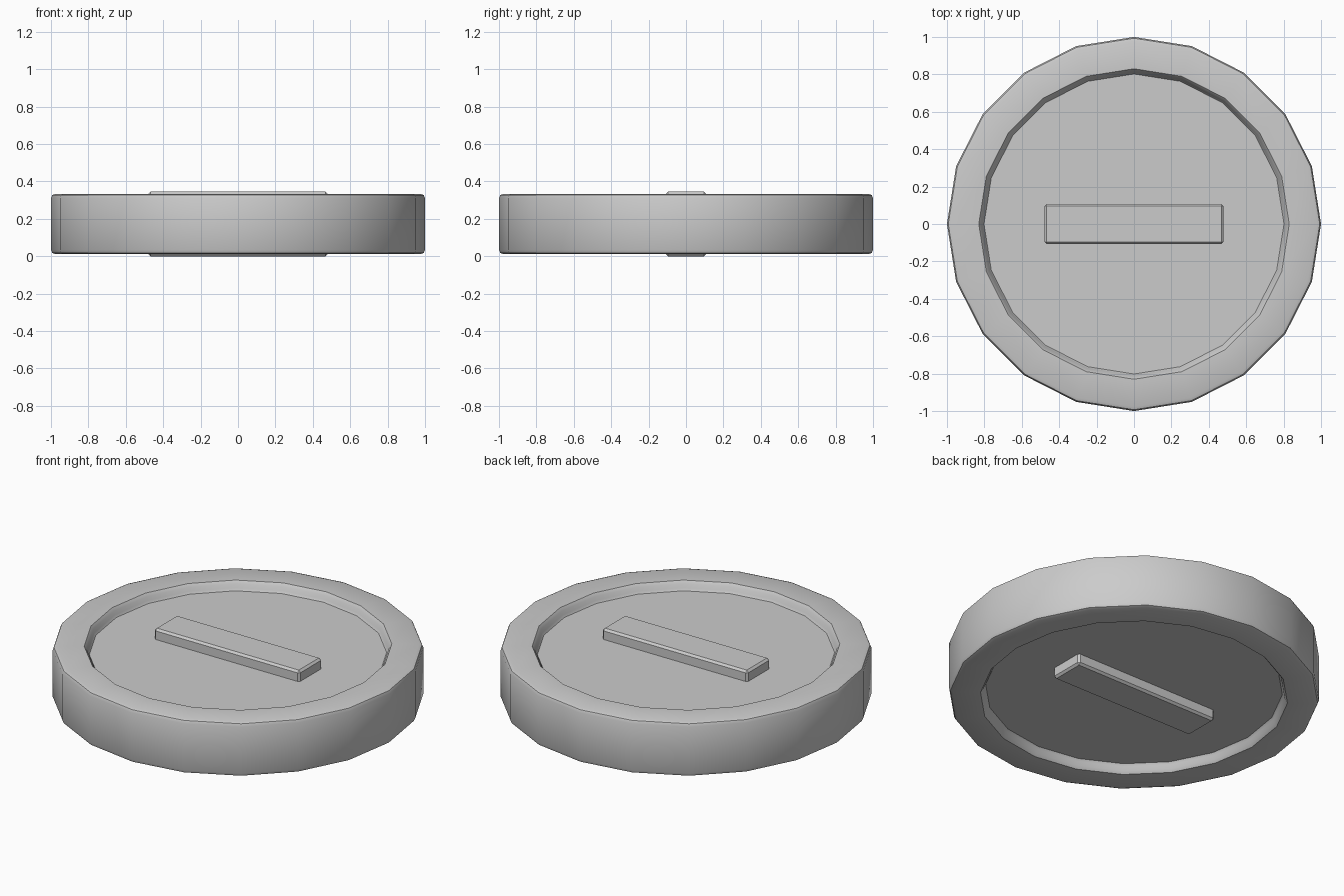
import bpy, bmesh, math

if "Cube" in bpy.data.objects:
    bpy.data.objects.remove(bpy.data.objects["Cube"])

SIDES = 20
HEIGHT = 0.345
MID = HEIGHT / 2


def add_object(name, bm):
    bmesh.ops.recalc_face_normals(bm, faces=bm.faces[:])
    mesh = bpy.data.meshes.new(name)
    bm.to_mesh(mesh)
    bm.free()
    obj = bpy.data.objects.new(name, mesh)
    bpy.context.collection.objects.link(obj)
    bpy.context.view_layer.objects.active = obj
    obj.select_set(True)
    bpy.ops.object.shade_smooth_by_angle(angle=math.radians(30))
    obj.select_set(False)
    return obj


# Coin body: upper half profile (radius, z), mirrored for the lower half
upper = [(0.802, 0.282), (0.811, 0.295), (0.817, 0.317), (0.83, 0.333),
         (0.977, 0.333), (0.993, 0.327), (1.0, 0.311)]
profile = upper + [(r, HEIGHT - z) for r, z in reversed(upper)]
bm = bmesh.new()
rings = []
for r, z in profile:
    rings.append([bm.verts.new((r * math.cos(a), r * math.sin(a), z))
                  for a in (math.tau * i / SIDES for i in range(SIDES))])
for a, b in zip(rings, rings[1:]):
    for i in range(SIDES):
        j = (i + 1) % SIDES
        bm.faces.new((a[i], a[j], b[j], b[i]))
bm.faces.new(rings[0])
bm.faces.new(rings[-1])
add_object("coin_body", bm)

# Raised bar, running through the coin so it shows on both faces
bm = bmesh.new()
bmesh.ops.create_cube(bm, size=1)
for v in bm.verts:
    v.co.x *= 0.958
    v.co.y *= 0.214
    v.co.z = v.co.z * HEIGHT + MID
bmesh.ops.bevel(bm, geom=bm.edges[:], offset=0.012, segments=1,
                affect='EDGES', profile=0.5)
add_object("face_bar", bm)
